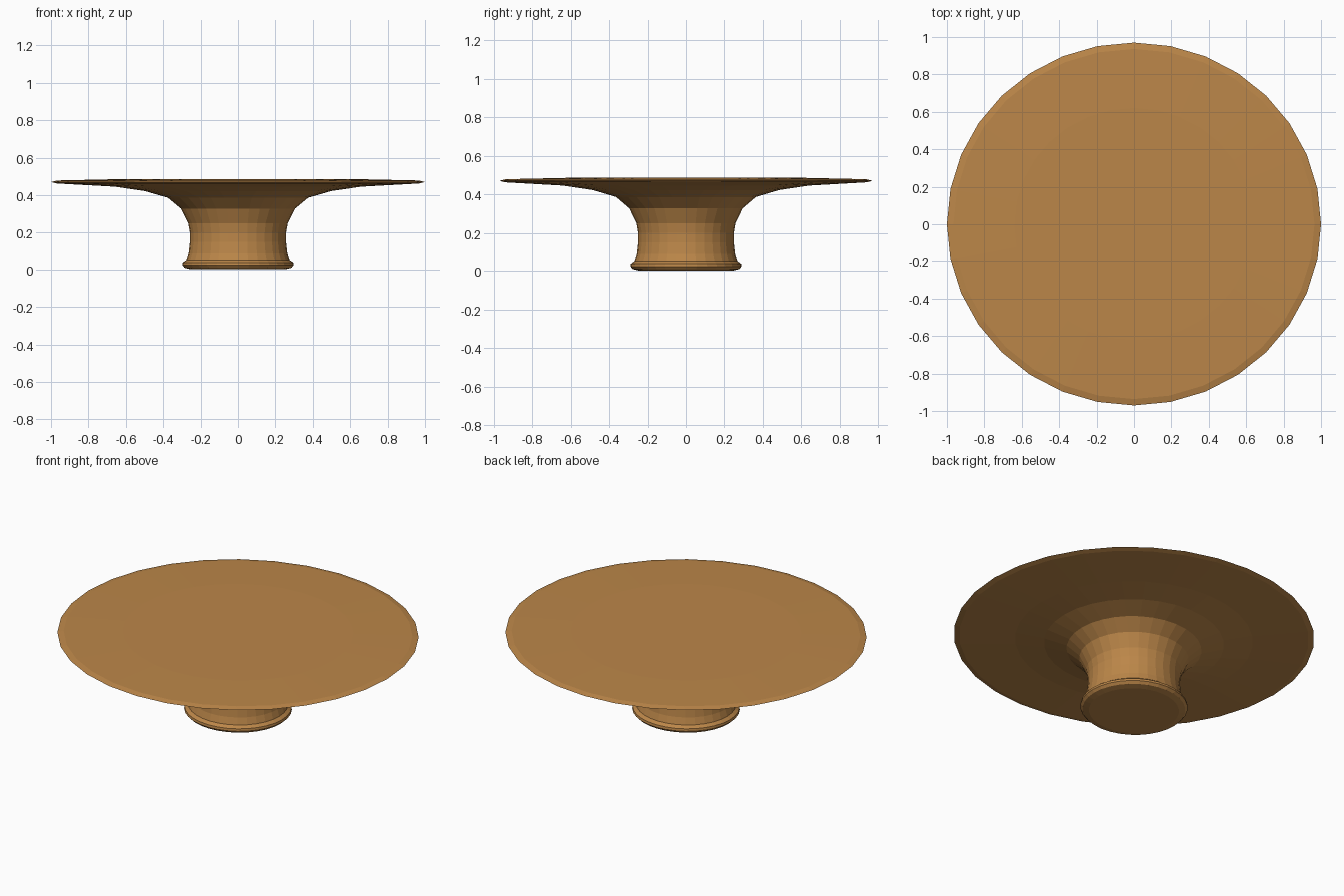
import bpy, bmesh, math

if "Cube" in bpy.data.objects:
    bpy.data.objects.remove(bpy.data.objects["Cube"])

SIDES = 32
DEPTH = 0.97  # slightly oval in y

wood = bpy.data.materials.new("warm wood")
wood.diffuse_color = (0.50, 0.24, 0.066, 1)
wood.use_nodes = True
wood.node_tree.nodes["Principled BSDF"].inputs["Base Color"].default_value = wood.diffuse_color

# Turned outline (radius, height) from foot to rim to table top
profile = [(0.25, 0.0), (0.285, 0.008), (0.298, 0.022), (0.296, 0.036),
           (0.276, 0.05), (0.264, 0.09), (0.257, 0.15), (0.257, 0.2),
           (0.266, 0.25), (0.304, 0.327), (0.375, 0.386), (0.5, 0.422),
           (0.66, 0.445), (0.97, 0.462), (1.0, 0.470), (0.965, 0.478),
           (0.64, 0.485)]

bm = bmesh.new()
rings = []
for r, z in profile:
    rings.append([bm.verts.new((r * math.cos(math.tau * i / SIDES),
                                r * DEPTH * math.sin(math.tau * i / SIDES), z))
                  for i in range(SIDES)])
for a, b in zip(rings, rings[1:]):
    for i in range(SIDES):
        j = (i + 1) % SIDES
        bm.faces.new((a[i], a[j], b[j], b[i]))
# Closed underside and flat top
bm.faces.new(rings[0][::-1])
bm.faces.new(rings[-1])
bmesh.ops.recalc_face_normals(bm, faces=bm.faces)

mesh = bpy.data.meshes.new("pedestal_table")
bm.to_mesh(mesh)
bm.free()
mesh.materials.append(wood)
table = bpy.data.objects.new("pedestal_table", mesh)
bpy.context.collection.objects.link(table)
